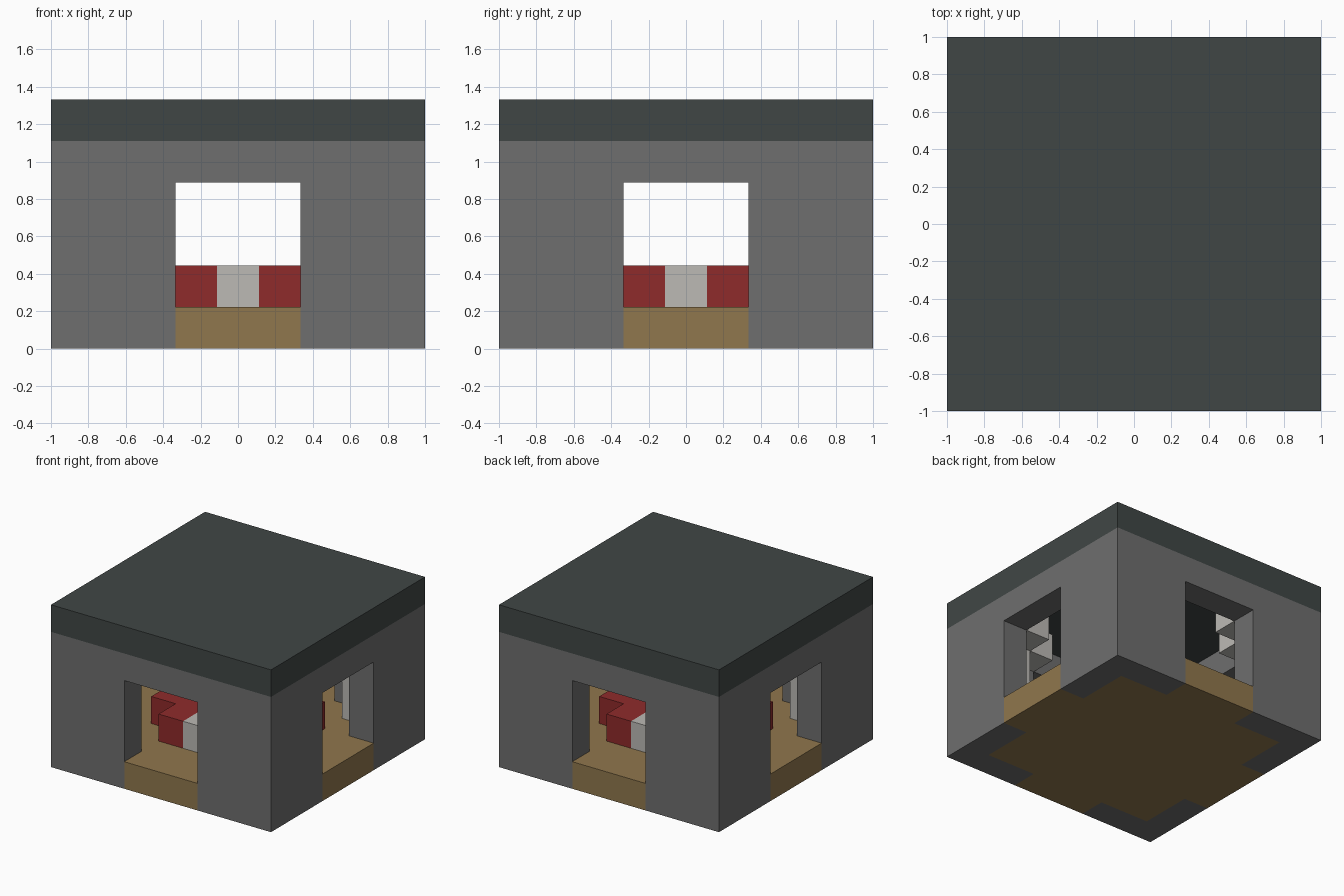
import bpy
import bmesh

if "Cube" in bpy.data.objects:
    bpy.data.objects.remove(bpy.data.objects["Cube"], do_unlink=True)

UNIT = 2 / 9  # one block; the house is nine blocks wide


def material(name, color):
    mat = bpy.data.materials.new(name)
    mat.use_nodes = True
    mat.diffuse_color = (*color, 1)
    mat.node_tree.nodes["Principled BSDF"].inputs["Base Color"].default_value = (*color, 1)
    return mat


stone = material("grey stone", (0.157, 0.157, 0.157))
slate = material("dark slate", (0.051, 0.062, 0.060))
wood = material("tan wood", (0.278, 0.184, 0.074))
red = material("red", (0.275, 0.024, 0.024))
pale = material("pale stone", (0.503, 0.491, 0.462))


def turn(points, quarter):
    """Rotate plan points about the centre by quarter turns."""
    for _ in range(quarter):
        points = [(-y, x) for x, y in points]
    return points


def rect(x0, y0, x1, y1):
    return [(x0, y0), (x1, y0), (x1, y1), (x0, y1)]


def ell(end, inner, outer):
    """L-shaped corner footprint."""
    return [(end, inner), (inner, inner), (inner, end),
            (outer, end), (outer, outer), (end, outer)]


def prism(name, points, z0, z1, mat, quarters=1):
    """Extrude a plan outline in block units, repeated around the centre."""
    bm = bmesh.new()
    for q in range(quarters):
        verts = [bm.verts.new((x * UNIT, y * UNIT, z0 * UNIT)) for x, y in turn(points, q)]
        face = bm.faces.new(verts)
        top = bmesh.ops.extrude_face_region(bm, geom=[face])["geom"]
        bmesh.ops.translate(bm, vec=(0, 0, (z1 - z0) * UNIT),
                            verts=[g for g in top if isinstance(g, bmesh.types.BMVert)])
    bmesh.ops.recalc_face_normals(bm, faces=bm.faces)
    mesh = bpy.data.meshes.new(name)
    bm.to_mesh(mesh)
    bm.free()
    mesh.materials.append(mat)
    obj = bpy.data.objects.new(name, mesh)
    bpy.context.collection.objects.link(obj)
    return obj


def ring(points):
    """Full outline made from one quarter of it."""
    return [p for q in range(4) for p in turn(points, q)]


# Shell: floor with sills in the openings, corner walls, lintels, flat roof
prism("floor", ring([(3.5, -1.5), (4.5, -1.5), (4.5, 1.5), (3.5, 1.5), (3.5, 3.5)]), 0, 1, wood)
prism("corner_walls", ell(1.5, 3.5, 4.5), 0, 5, stone, 4)
prism("lintels", rect(3.5, -1.5, 4.5, 1.5), 4, 5, stone, 4)
prism("roof", rect(-4.5, -4.5, 4.5, 4.5), 5, 6, slate)

# Inner corner columns with brackets under the ceiling
prism("columns", rect(2.5, 2.5, 3.5, 3.5), 1, 4, pale, 4)
prism("brackets", ell(1.5, 2.5, 3.5), 4, 5, pale, 4)

# Round stepped platform: red quarters split by a pale cross
quarter = [(0.5, 0.5), (2.5, 0.5), (2.5, 1.5), (1.5, 1.5), (1.5, 2.5), (0.5, 2.5)]
prism("platform_quarters", quarter, 1, 2, red, 4)
prism("platform_cross", ring([(2.5, -0.5), (2.5, 0.5), (0.5, 0.5)]), 1, 2, pale)
